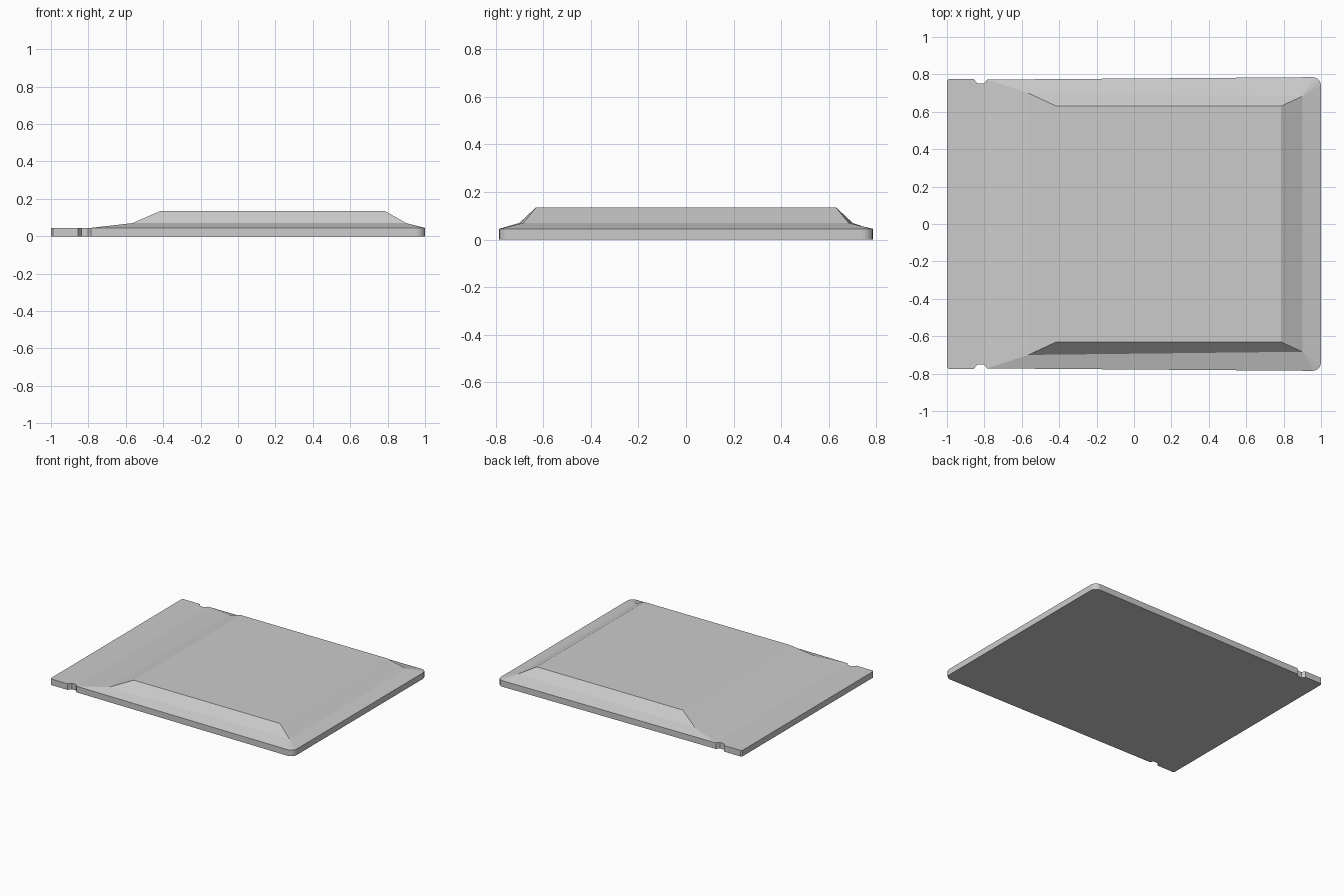
import bpy, bmesh
from math import sin, cos, pi

if "Cube" in bpy.data.objects:
    bpy.data.objects.remove(bpy.data.objects["Cube"])

SLAB, STEP, TOP = 0.045, 0.07, 0.135

grey = bpy.data.materials.new("light grey")
grey.use_nodes = True
colour = (0.6, 0.6, 0.6, 1)
grey.diffuse_color = colour
grey.node_tree.nodes["Principled BSDF"].inputs["Base Color"].default_value = colour


def mirrored(half):
    """Close a back-half outline (left to right) with its front-half mirror image."""
    return half + [(x, -y) for x, y in reversed(half)]


# Tab on the left with a small notch, widening slightly to rounded right corners
tab = [(-1, 0.765), (-0.99, 0.775), (-0.855, 0.775), (-0.838, 0.75), (-0.803, 0.75)]
corner = [(0.955 + 0.045 * sin(a), 0.74 + 0.045 * cos(a))
          for a in (i * pi / 10 for i in range(6))]
rim_half = [(-0.785, 0.772)] + corner

bm = bmesh.new()


def ring(points, z):
    return [bm.verts.new((x, y, z)) for x, y in points]


# Notched base slab
outline = mirrored(tab + rim_half)
low, high = ring(outline, 0), ring(outline, SLAB)
count = len(outline)
bm.faces.new(low)
for i in range(count):
    j = (i + 1) % count
    bm.faces.new((low[i], low[j], high[j], high[i]))

# Flat top of the tab
n = len(tab)
bm.faces.new(high[:n + 1] + high[-n - 1:])

# Raised cover: shallow skirt, steep shoulder and flat top
mid = ring(mirrored([(-0.565, 0.70), (0.90, 0.683)]), STEP)
cap = ring(mirrored([(-0.415, 0.63), (0.785, 0.63)]), TOP)
rim = high[n:count - n]
h = len(rim_half)
bm.faces.new((rim[0], rim[1], mid[1], mid[0]))
bm.faces.new((rim[-2], rim[-1], mid[3], mid[2]))
bm.faces.new((rim[-1], rim[0], mid[0], mid[3]))
bm.faces.new((rim[h - 1], rim[h], mid[2], mid[1]))
for i in range(1, h - 1):
    bm.faces.new((rim[i], rim[i + 1], mid[1]))
    bm.faces.new((rim[-i - 2], rim[-i - 1], mid[2]))
for i in range(4):
    j = (i + 1) % 4
    bm.faces.new((mid[i], mid[j], cap[j], cap[i]))
bm.faces.new(cap)

bmesh.ops.recalc_face_normals(bm, faces=bm.faces[:])
mesh = bpy.data.meshes.new("raised_panel")
bm.to_mesh(mesh)
bm.free()
mesh.materials.append(grey)
panel = bpy.data.objects.new("raised_panel", mesh)
bpy.context.collection.objects.link(panel)
